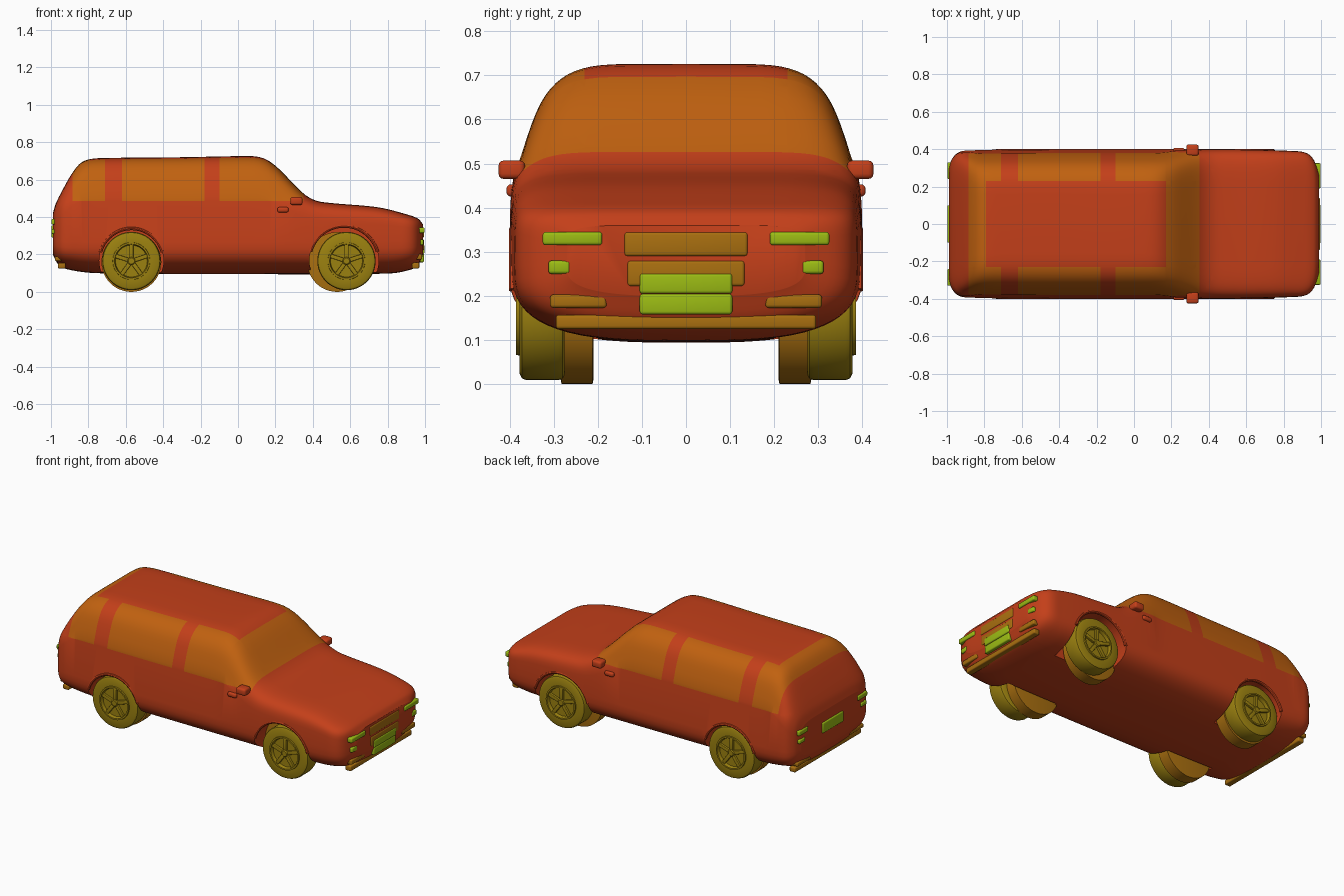
import bpy, bmesh, math
from mathutils import Vector
from mathutils.bvhtree import BVHTree

if "Cube" in bpy.data.objects:
    bpy.data.objects.remove(bpy.data.objects["Cube"])


def material(name, col):
    m = bpy.data.materials.new(name)
    m.diffuse_color = (*col, 1)
    m.use_nodes = True
    m.node_tree.nodes["Principled BSDF"].inputs["Base Color"].default_value = m.diffuse_color
    return m


PAINT = material("paint", (0.55, 0.05, 0.01))
GLASS = material("glass", (0.53, 0.12, 0.005))
RUBBER = material("rubber", (0.33, 0.22, 0.005))
LAMP = material("lamp", (0.33, 0.5, 0.007))
TRIM = material("trim", (0.4, 0.16, 0.005))


def smooth(ob, angle=35):
    bpy.ops.object.select_all(action='DESELECT')
    ob.select_set(True)
    bpy.context.view_layer.objects.active = ob
    bpy.ops.object.shade_smooth_by_angle(angle=math.radians(angle))


def make_object(name, bm, *mats):
    bmesh.ops.recalc_face_normals(bm, faces=bm.faces)
    me = bpy.data.meshes.new(name)
    bm.to_mesh(me)
    bm.free()
    ob = bpy.data.objects.new(name, me)
    bpy.context.collection.objects.link(ob)
    for m in mats:
        me.materials.append(m)
    smooth(ob)
    return ob


def box(name, x, y, z, mat, bevel=0.008):
    """Rounded box from (min, max) ranges."""
    bm = bmesh.new()
    bmesh.ops.create_cube(bm, size=1)
    for v in bm.verts:
        v.co = [(a + b) / 2 + c * abs(b - a) for (a, b), c in zip((x, y, z), v.co)]
    bmesh.ops.bevel(bm, geom=bm.edges[:], offset=bevel, segments=3, profile=0.5, affect='EDGES')
    return make_object(name, bm, mat)


def lathe(name, profile, x, z, side, mat, n=48):
    """Spin (radius, y) points about an axle along y."""
    bm = bmesh.new()
    rings = [[bm.verts.new((x + r * math.cos(2 * math.pi * i / n), side * y,
                            z + r * math.sin(2 * math.pi * i / n))) for i in range(n)]
             for r, y in profile]
    for a, b in zip(rings, rings[1:]):
        for i in range(n):
            j = (i + 1) % n
            bm.faces.new((a[i], a[j], b[j], b[i]))
    bm.faces.new(rings[0])
    bm.faces.new(rings[-1])
    return make_object(name, bm, mat)


def curve(pts, x):
    """Smooth interpolation through (x, value) points."""
    def slope(i):
        a, b = pts[max(i - 1, 0)], pts[min(i + 1, len(pts) - 1)]
        return (b[1] - a[1]) / (b[0] - a[0])
    x = min(max(x, pts[0][0]), pts[-1][0])
    i = max(k for k in range(len(pts) - 1) if pts[k][0] <= x)
    (x0, v0), (x1, v1) = pts[i], pts[i + 1]
    h = x1 - x0
    t = (x - x0) / h
    return (v0 * (1 + 2 * t) * (1 - t) ** 2 + v1 * t * t * (3 - 2 * t)
            + h * slope(i) * t * (1 - t) ** 2 + h * slope(i + 1) * t * t * (t - 1))


# body: top line, bottom line, plan width and side lean
TOP = [(-.99, .42), (-.975, .47), (-.93, .56), (-.88, .645), (-.84, .69), (-.79, .71), (-.7, .716),
       (-.3, .72), (.05, .726), (.12, .72), (.17, .697), (.22, .657), (.3, .575), (.36, .518),
       (.42, .487), (.5, .475), (.75, .452), (.9, .415), (.965, .39), (.99, .36)]
BOTTOM = [(-.99, .2), (-.96, .145), (-.9, .118), (-.75, .1), (0, .095), (.8, .098), (.92, .118),
          (.965, .145), (.99, .2)]
WIDTH = [(-.99, .3), (-.975, .345), (-.94, .382), (-.88, .393), (-.5, .4), (.5, .4), (.85, .39),
         (.92, .38), (.96, .345), (.99, .27)]
LEAN = [(.09, 1), (.3, 1), (.4, .995), (.47, .975), (.5, .945), (.55, .91), (.6, .875), (.65, .84),
        (.7, .79), (.73, .74)]


def section(x, m=16):
    zt, zb, w, zs = curve(TOP, x), curve(BOTTOM, x), curve(WIDTH, x), .27
    half = []
    for i in range(-m, m + 1):
        a = math.pi / 2 * i / m
        n, reach = (7, zt - zs) if i > 0 else (3, zs - zb)
        z = zs + math.copysign(abs(math.sin(a)) ** (2 / n), a) * reach
        y = w * curve(LEAN, z) * max(math.cos(a), 0) ** (2 / n)
        half.append((0 if abs(i) == m else y, z))
    return [(x, y, z) for y, z in half] + [(x, -y, z) for y, z in half[-2:0:-1]]


bm = bmesh.new()
N = 110
rings = [[bm.verts.new(p) for p in section(-.99 * math.cos(math.pi * i / N))] for i in range(N + 1)]
for a, b in zip(rings, rings[1:]):
    for i in range(len(a)):
        j = (i + 1) % len(a)
        bm.faces.new((a[i], a[j], b[j], b[i]))
bm.faces.new(rings[0])
bm.faces.new(rings[-1])
bmesh.ops.recalc_face_normals(bm, faces=bm.faces)
shell = BVHTree.FromBMesh(bm)

# window outlines are sliced into the shell, then coloured
for axis, cuts in ((0, (-.885, -.79, -.71, -.62, -.18, -.10, .17, .35)), (1, (-.23, .23)), (2, (.485,))):
    for c in cuts:
        no = Vector((axis == 0, axis == 1, axis == 2))
        bmesh.ops.bisect_plane(bm, geom=bm.verts[:] + bm.edges[:] + bm.faces[:],
                               plane_co=no * c, plane_no=no)
for f in bm.faces:
    x, y, z = f.calc_center_median()
    roof = abs(y) < .23 and -.79 < x < .17
    pillar = -.71 < x < -.62 or -.18 < x < -.10
    f.material_index = int(z > .485 and -.885 < x < .35 and not roof and not pillar)
body = make_object("body", bm, PAINT, GLASS)

# wheel arches
ARCHES = ((-.57, .172), (.567, .185))
for ax, r in ARCHES:
    for s in (-1, 1):
        cutter = lathe("arch_cutter", [(r, .2), (r, .5)], ax, .167, s, PAINT)
        cutter.hide_render = True
        mod = body.modifiers.new("arch", 'BOOLEAN')
        mod.operation, mod.solver, mod.object = 'DIFFERENCE', 'EXACT', cutter
        bpy.context.view_layer.objects.active = body
        bpy.ops.object.modifier_apply(modifier=mod.name)
        bpy.data.objects.remove(cutter)
        bm = bmesh.new()
        loops = []
        for i in range(25):
            a = math.radians(15 + 150 * i / 24)
            loops.append([bm.verts.new((ax + (r + .009 * math.cos(b)) * math.cos(a),
                                        s * (.391 + .01 * math.sin(b)),
                                        .167 + (r + .009 * math.cos(b)) * math.sin(a)))
                          for b in [k * math.pi / 4 for k in range(8)]])
        for p, q in zip(loops, loops[1:]):
            for i in range(8):
                bm.faces.new((p[i], p[i - 1], q[i - 1], q[i]))
        bm.faces.new(loops[0])
        bm.faces.new(loops[-1])
        make_object("arch_lip", bm, PAINT)
smooth(body, 40)

# wheels: tyre, rim ring, five spokes, hub and inner drum
TYRE = [(.09, .275), (.145, .275), (.153, .28), (.156, .29), (.156, .362), (.152, .372), (.142, .377),
        (.1, .377), (.099, .385), (.09, .385), (.085, .366)]
for wx, inner in ((-.57, -.57), (.58, .53)):
    for s in (-1, 1):
        lathe("tyre", TYRE, wx, .165, s, RUBBER)
        lathe("hub", [(.022, .36), (.022, .378), (.016, .383)], wx, .165, s, RUBBER, 24)
        lathe("inner_wheel", [(.15, .21), (.16, .212), (.16, .282), (.15, .284)], inner, .16, s, TRIM)
        for k in range(5):
            spoke = box("spoke", (.015, .093), (-.008, .008), (-.011, .011), RUBBER, .003)
            spoke.rotation_euler = (0, math.radians(72 * k - 90), 0)
            spoke.location = (wx, s * .371, .165)


# front and rear fittings sit on the shell where a ray meets it
def fitting(name, end, y0, y1, z0, z1, mat, proud=.008):
    hit = shell.ray_cast(Vector((end * 2, (y0 + y1) / 2, (z0 + z1) / 2)), Vector((-end, 0, 0)))[0]
    x = min(abs(hit.x) + proud, .998)
    box(name, sorted((end * (x - .04), end * x)), (y0, y1), (z0, z1), mat, .007)


fitting("grille", 1, -.14, .14, .29, .345, TRIM, .004)
fitting("lower_grille", 1, -.133, .133, .222, .28, TRIM, .004)
fitting("front_plate_top", 1, -.105, .105, .205, .251, LAMP)
fitting("front_plate_bottom", 1, -.105, .105, .158, .205, LAMP, .012)
fitting("front_bumper_strip", 1, -.295, .295, .125, .157, TRIM)
fitting("rear_plate", -1, -.1, .1, .29, .355, LAMP)
fitting("rear_bumper_strip", -1, -.32, .32, .125, .155, TRIM)
for s in (-1, 1):
    for name, end, a, b, z0, z1, mat in (
            ("headlight", 1, .19, .325, .315, .345, LAMP),
            ("fog_light", 1, .262, .312, .25, .28, LAMP),
            ("front_vent", 1, .18, .308, .173, .203, TRIM),
            ("tail_light", -1, .24, .33, .36, .39, LAMP),
            ("rear_marker", -1, .27, .325, .31, .335, LAMP),
            ("rear_vent", -1, .19, .32, .165, .19, TRIM)):
        fitting(name, end, *sorted((s * a, s * b)), z0, z1, mat)

    # mirrors and door handles
    box("mirror", (.28, .345), sorted((s * .365, s * .425)), (.465, .507), PAINT, .012)
    box("door_handle", (.21, .27), sorted((s * .375, s * .407)), (.425, .453), PAINT, .01)
